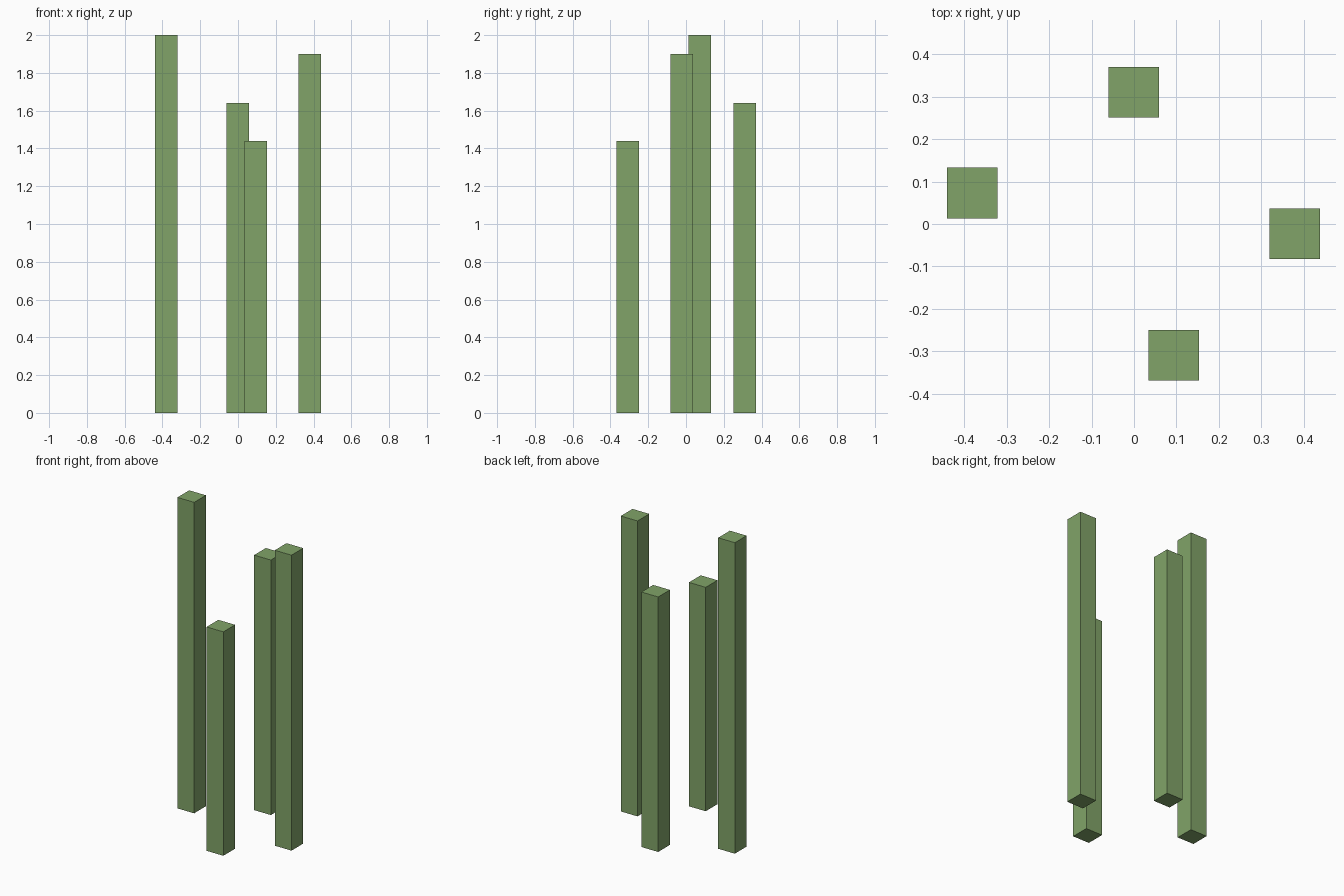
import bpy

if "Cube" in bpy.data.objects:
    bpy.data.objects.remove(bpy.data.objects["Cube"])

# Single muted green for all posts
green = bpy.data.materials.new("muted_green")
green.diffuse_color = (0.22, 0.37, 0.14, 1.0)
green.use_nodes = True
green.node_tree.nodes["Principled BSDF"].inputs["Base Color"].default_value = green.diffuse_color

WIDTH = 0.119


def post(name, x, y, height):
    """Square upright post standing on the ground."""
    bpy.ops.mesh.primitive_cube_add(size=1, location=(x, y, height / 2))
    obj = bpy.context.object
    obj.name = name
    obj.scale = (WIDTH, WIDTH, height)
    bpy.ops.object.transform_apply(location=False, rotation=False, scale=True)
    obj.data.materials.append(green)


# Four separate posts of different heights
post("left_post", -0.381, 0.073, 2.0)
post("back_post", -0.001, 0.310, 1.64)
post("right_post", 0.379, -0.023, 1.90)
post("front_post", 0.094, -0.309, 1.44)
